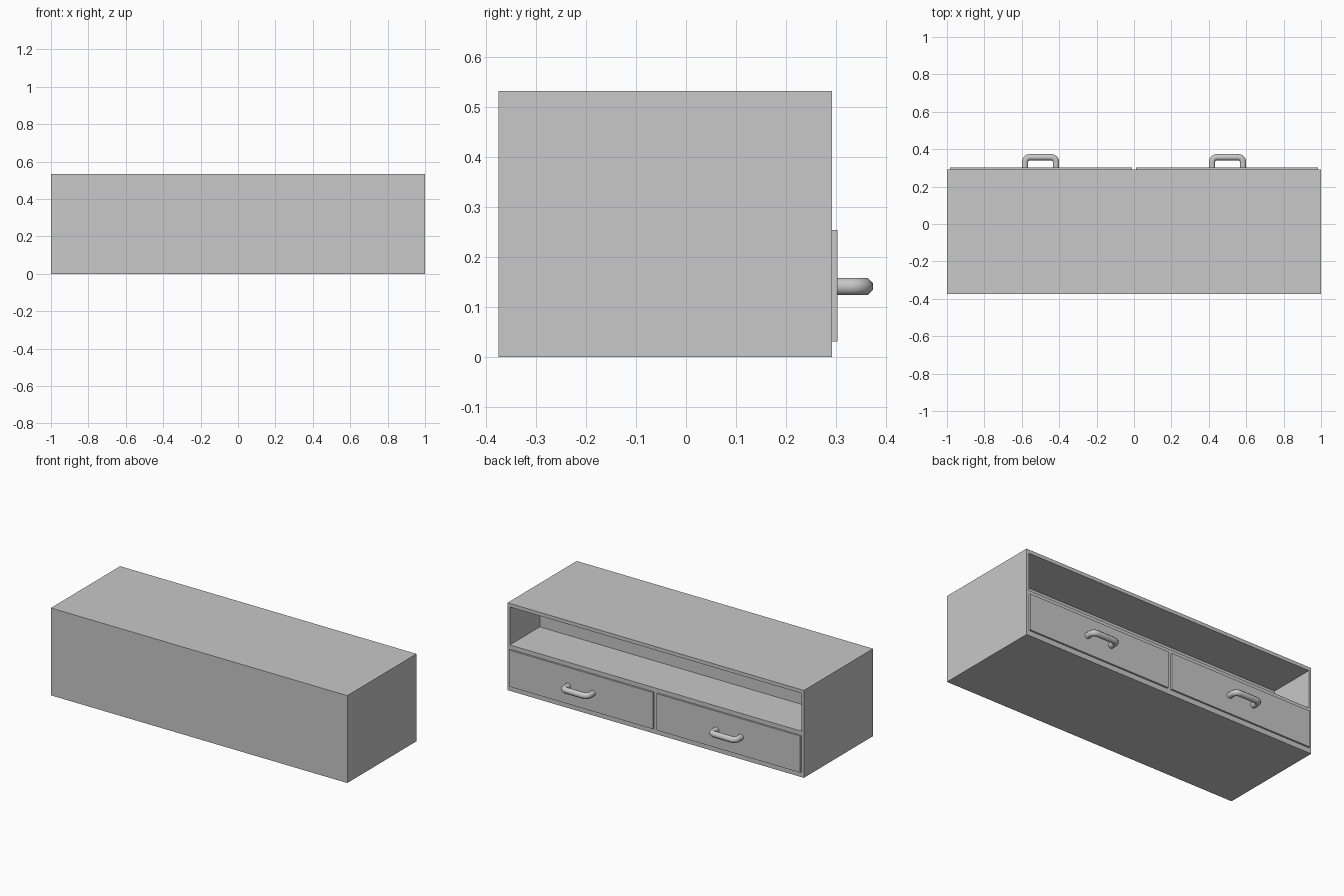
import bpy, bmesh, math
from mathutils import Vector

cube = bpy.data.objects.get("Cube")
if cube:
    bpy.data.objects.remove(cube, do_unlink=True)

GREY = (0.58, 0.58, 0.58, 1)
grey = bpy.data.materials.new("plain grey")
grey.use_nodes = True
grey.diffuse_color = GREY
grey.node_tree.nodes["Principled BSDF"].inputs["Base Color"].default_value = GREY


def finish(bm, name, smooth=False):
    bmesh.ops.recalc_face_normals(bm, faces=bm.faces)
    mesh = bpy.data.meshes.new(name)
    bm.to_mesh(mesh)
    bm.free()
    mesh.materials.append(grey)
    for p in mesh.polygons:
        p.use_smooth = smooth and len(p.vertices) == 4
    obj = bpy.data.objects.new(name, mesh)
    bpy.context.collection.objects.link(obj)
    return obj


def bridge(bm, a, b):
    n = len(a)
    for i in range(n):
        bm.faces.new((a[i], a[(i + 1) % n], b[(i + 1) % n], b[i]))


def box(name, x0, x1, y0, y1, z0, z1):
    bm = bmesh.new()
    bmesh.ops.create_cube(bm, size=1)
    for v in bm.verts:
        v.co = (x1 if v.co.x > 0 else x0, y1 if v.co.y > 0 else y0, z1 if v.co.z > 0 else z0)
    return finish(bm, name)


FACE_Y = 0.292      # plane of the open face
DRAWER_Y = 0.303    # outer plane of the drawer fronts


def cabinet():
    """Block with an open shelf compartment sunk into its +y face."""
    bm = bmesh.new()

    def ring(half, y, z0, z1):
        return [bm.verts.new(c) for c in
                ((-half, y, z0), (half, y, z0), (half, y, z1), (-half, y, z1))]

    rings = [ring(1, -0.375, 0, 0.533), ring(1, FACE_Y, 0, 0.533),
             ring(0.984, FACE_Y, 0.28, 0.511), ring(0.984, 0.004, 0.28, 0.511)]
    for a, b in zip(rings, rings[1:]):
        bridge(bm, a, b)
    bm.faces.new(rings[0])
    bm.faces.new(rings[-1])
    finish(bm, "cabinet_body")


def handle(name, cx):
    """Eight-sided tube swept along a rounded U in the horizontal plane."""
    half, end_y, bend, apothem, sides = 0.083, 0.357, 0.026, 0.017, 8
    path = [Vector((half, DRAWER_Y - 0.004))]
    for sx, start in ((1, 0), (-1, 90)):
        for i in range(6):
            t = math.radians(start + 18 * i)
            path.append(Vector((sx * (half - bend) + bend * math.cos(t),
                                end_y - bend + bend * math.sin(t))))
    path.append(Vector((-half, DRAWER_Y - 0.004)))

    bm = bmesh.new()
    radius = apothem / math.cos(math.pi / sides)
    rings = []
    for i, p in enumerate(path):
        d = (path[min(i + 1, len(path) - 1)] - path[max(i - 1, 0)]).normalized()
        out = Vector((d.y, -d.x))
        loop = []
        for k in range(sides):
            a = 2 * math.pi * (k + 0.5) / sides
            q = p + out * radius * math.cos(a)
            loop.append(bm.verts.new((cx + q.x, q.y, 0.141 + radius * math.sin(a))))
        rings.append(loop)
    for a, b in zip(rings, rings[1:]):
        bridge(bm, a, b)
    bm.faces.new(rings[0])
    bm.faces.new(rings[-1])
    finish(bm, name, smooth=True)


cabinet()
for side, s in (("left", 1), ("right", -1)):
    xs = sorted((s * 0.012, s * 0.983))
    box(side + "_drawer_front", xs[0], xs[1], FACE_Y, DRAWER_Y, 0.031, 0.254)
    handle(side + "_drawer_handle", s * 0.5)
